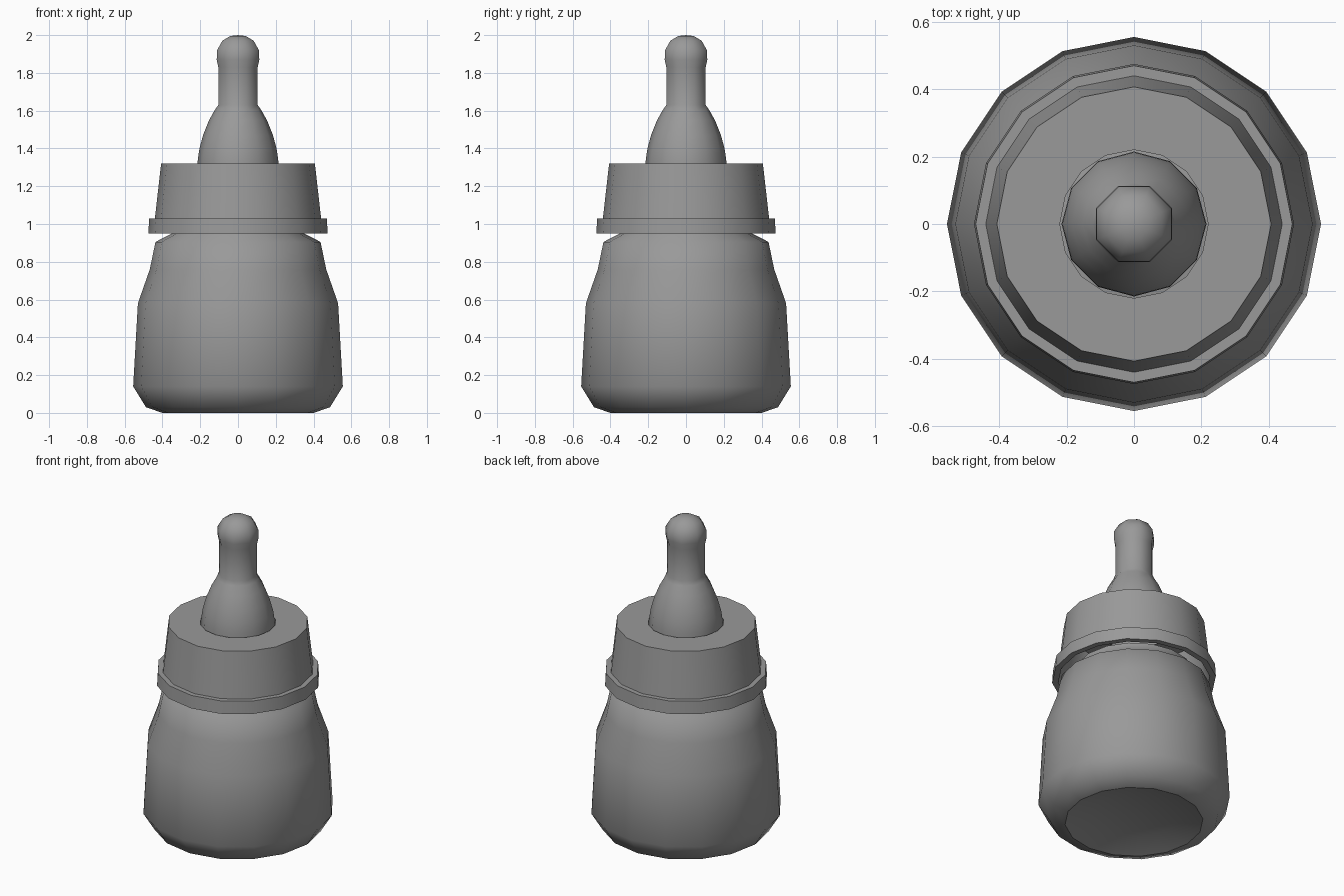
import bpy, bmesh, math

if "Cube" in bpy.data.objects:
    bpy.data.objects.remove(bpy.data.objects["Cube"])

grey = bpy.data.materials.new("dark_grey")
grey.diffuse_color = (0.32, 0.32, 0.32, 1)
grey.use_nodes = True
grey.node_tree.nodes["Principled BSDF"].inputs["Base Color"].default_value = grey.diffuse_color


def revolve(bm, profile, sides, offset=0.0, closed=False):
    """Revolve (radius, z) points around z; radius 0 makes a pole."""
    rings = []
    for r, z in profile:
        if r == 0:
            rings.append([bm.verts.new((0, 0, z))] * sides)
        else:
            rings.append([bm.verts.new((r * math.cos(offset + 2 * math.pi * i / sides),
                                        r * math.sin(offset + 2 * math.pi * i / sides), z))
                          for i in range(sides)])
    pairs = list(zip(rings, rings[1:]))
    if closed:
        pairs.append((rings[-1], rings[0]))
    for a, b in pairs:
        for i in range(sides):
            j = (i + 1) % sides
            bm.faces.new(list(dict.fromkeys((a[i], a[j], b[j], b[i]))))
    return rings


def finish(bm, name, angle):
    bmesh.ops.recalc_face_normals(bm, faces=bm.faces)
    mesh = bpy.data.meshes.new(name)
    bm.to_mesh(mesh)
    bm.free()
    mesh.materials.append(grey)
    ob = bpy.data.objects.new(name, mesh)
    bpy.context.collection.objects.link(ob)
    bpy.ops.object.select_all(action='DESELECT')
    ob.select_set(True)
    bpy.context.view_layer.objects.active = ob
    bpy.ops.object.shade_smooth_by_angle(angle=math.radians(angle))


def loop_edges(bm, ring):
    return [bm.edges.get((ring[i - 1], ring[i])) for i in range(len(ring))]


# Bottle wall with a neck that goes up into the cap
bm = bmesh.new()
revolve(bm, [(0.40, 0.0), (0.487, 0.03), (0.555, 0.14), (0.53, 0.58), (0.467, 0.76),
             (0.437, 0.905), (0.35, 0.95), (0.34, 1.0)], 16)
finish(bm, "bottle", 65)

# Recessed base of the bottle, facing down
bm = bmesh.new()
revolve(bm, [(0, 0.06), (0.25, 0.045), (0.40, 0.0)], 16)
for f in bm.faces:
    f.normal_update()
bmesh.ops.recalc_face_normals(bm, faces=bm.faces)
if sum(f.normal.z for f in bm.faces) > 0:
    bmesh.ops.reverse_faces(bm, faces=bm.faces)
finish(bm, "bottle_base", 30)

# Hollow screw cap with its collar and a hole for the teat
bm = bmesh.new()
revolve(bm, [(0.22, 1.32), (0.407, 1.32), (0.44, 1.03), (0.47, 1.03), (0.475, 0.95),
             (0.44, 0.95), (0.42, 1.03), (0.39, 1.29), (0.22, 1.29)], 16, closed=True)
finish(bm, "cap", 30)

# Teat: twelve-sided bell bridged to an eight-sided stem with a round tip
bm = bmesh.new()
bell = revolve(bm, [(0.215, 1.28), (0.213, 1.34), (0.204, 1.40), (0.185, 1.47),
                    (0.153, 1.55), (0.122, 1.605)], 12)
stem = revolve(bm, [(0.113, 1.63), (0.113, 1.83), (0.122, 1.87), (0.12, 1.92),
                    (0.09, 1.97), (0.045, 1.995), (0, 2.0)], 8, offset=math.pi / 8)
bmesh.ops.bridge_loops(bm, edges=loop_edges(bm, bell[-1]) + loop_edges(bm, stem[0]))
finish(bm, "teat", 75)
